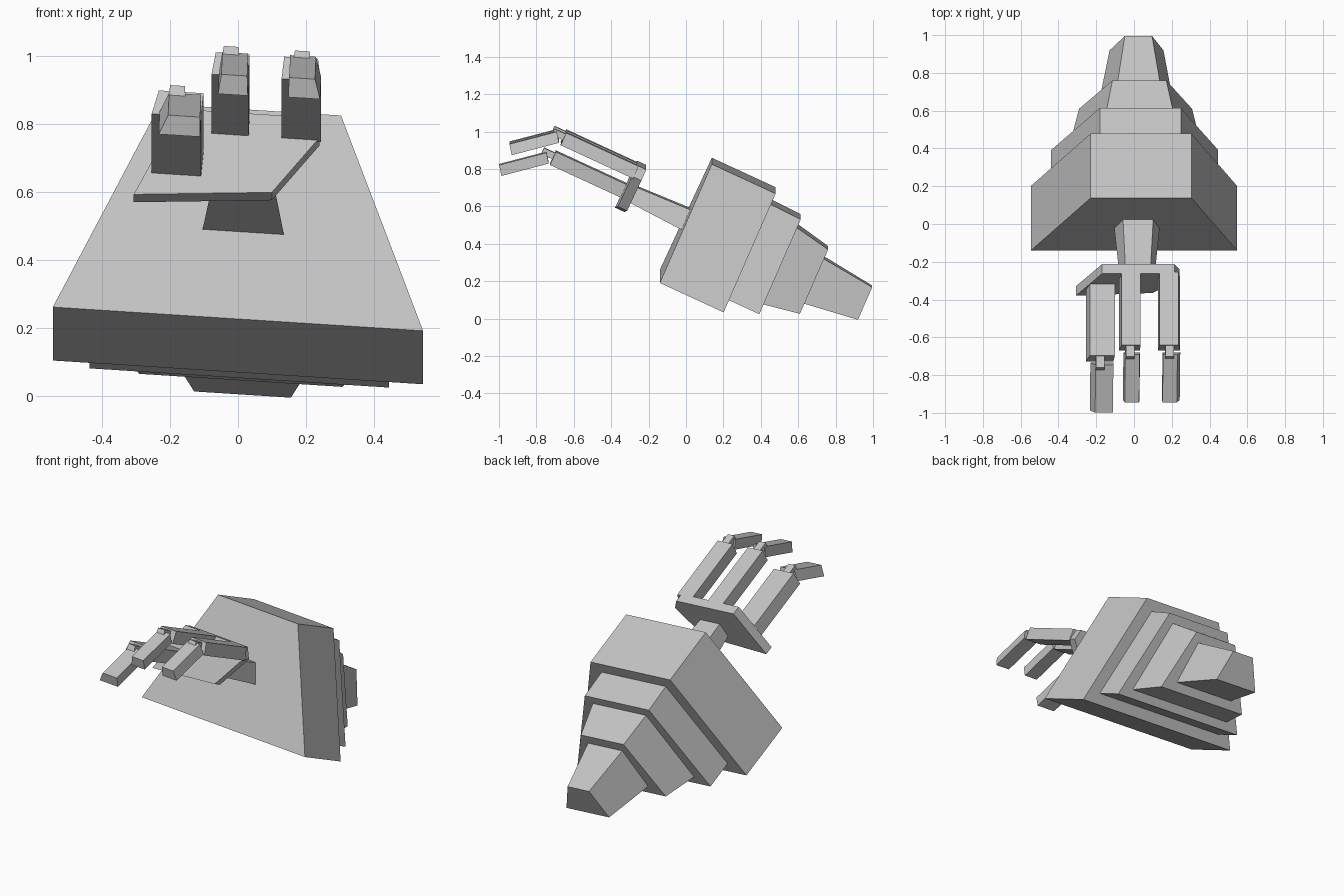
import bpy
import bmesh
from mathutils import Vector

if "Cube" in bpy.data.objects:
    bpy.data.objects.remove(bpy.data.objects["Cube"])

grey = bpy.data.materials.new("stone grey")
grey.diffuse_color = (0.55, 0.55, 0.55, 1)
grey.use_nodes = True
grey.node_tree.nodes["Principled BSDF"].inputs["Base Color"].default_value = grey.diffuse_color

# Tilted frame of the forearm: U across, V up, W backwards along the axis
ORIGIN = Vector((0, -0.14, 0.226))
U = Vector((0.998, 0, -0.064))
V = Vector((0.055, 0.41, 0.91))
W = Vector((0, 0.91, -0.42))


def local(u, v, w):
    return ORIGIN + U * u + V * v + W * w


def loft(name, ring_a, ring_b):
    """Closed solid between two rings with the same number of points."""
    bm = bmesh.new()
    a = [bm.verts.new(p) for p in ring_a]
    b = [bm.verts.new(p) for p in ring_b]
    n = len(a)
    bm.faces.new(a)
    bm.faces.new(b[::-1])
    for i in range(n):
        j = (i + 1) % n
        bm.faces.new((a[j], a[i], b[i], b[j]))
    bmesh.ops.recalc_face_normals(bm, faces=bm.faces)
    mesh = bpy.data.meshes.new(name)
    bm.to_mesh(mesh)
    bm.free()
    mesh.materials.append(grey)
    obj = bpy.data.objects.new(name, mesh)
    bpy.context.collection.objects.link(obj)
    return obj


def section(w, bottom, top, v0, v1, u=0, shift=0):
    """Trapezoid across the axis: half widths at the bottom and top."""
    return [local(u - bottom, v0, w), local(u + bottom, v0, w),
            local(u + shift + top, v1, w), local(u + shift - top, v1, w)]


# Stepped forearm, large block first, then shrinking towards the back
loft("forearm_block", section(0, .547, .267, 0, .678), section(.375, .547, .267, 0, .678))
loft("forearm_step_1", section(.375, .443, .215, .065, .612), section(.555, .443, .215, .065, .606))
loft("forearm_step_2", section(.555, .35, .178, .116, .555), section(.756, .30, .143, .15, .517))
loft("forearm_tail", section(.756, .20, .115, .203, .46), section(1.055, .143, .072, .242, .428))

# Wrist
loft("wrist", section(0, .12, .08, .282, .397), section(-.31, .09, .065, .296, .385))

# Lopsided palm plate
palm = [(-.32, .215), (.086, .25), (.217, .437), (.187, .50), (-.197, .50)]
loft("palm", [local(u, v, -.305) for u, v in palm], [local(u, v, -.36) for u, v in palm])


def finger(name, u, bottom, top, v0, v1, shift, x, y, z, tip_bottom, tip_top, tip_shift):
    """Straight bone, thin knuckle and a drooping tip starting at (x, y, z)."""
    loft(name + "_bone", section(-.35, bottom, top, v0, v1, u, shift),
         section(-.775, bottom, top, v0, v1, u, shift))
    mid = (v0 + v1) / 2
    loft(name + "_knuckle", section(-.77, .025, .022, mid - .008, mid + .028, u),
         section(-.84, .025, .022, mid - .008, mid + .028, u))
    up = Vector((0, -.006, .029))
    side = Vector((1, 0, -.064))
    rings = []
    for c in (Vector((x, y, z)), Vector((x - .003, y - .253, z - .066))):
        rings.append([c - up - side * tip_bottom, c - up + side * tip_bottom,
                      c + up + side * (tip_shift + tip_top),
                      c + up + side * (tip_shift - tip_top)])
    loft(name + "_tip", *rings)


finger("thumb", -.198, .073, .066, .288, .365, .010, -.17, -.74, .862, .061, .047, .014)
finger("middle_finger", -.047, .055, .050, .428, .50, .004, -.012, -.685, .982, .044, .038, .004)
finger("outer_finger", .163, .058, .050, .428, .50, -.004, .198, -.685, .972, .047, .038, -.006)
